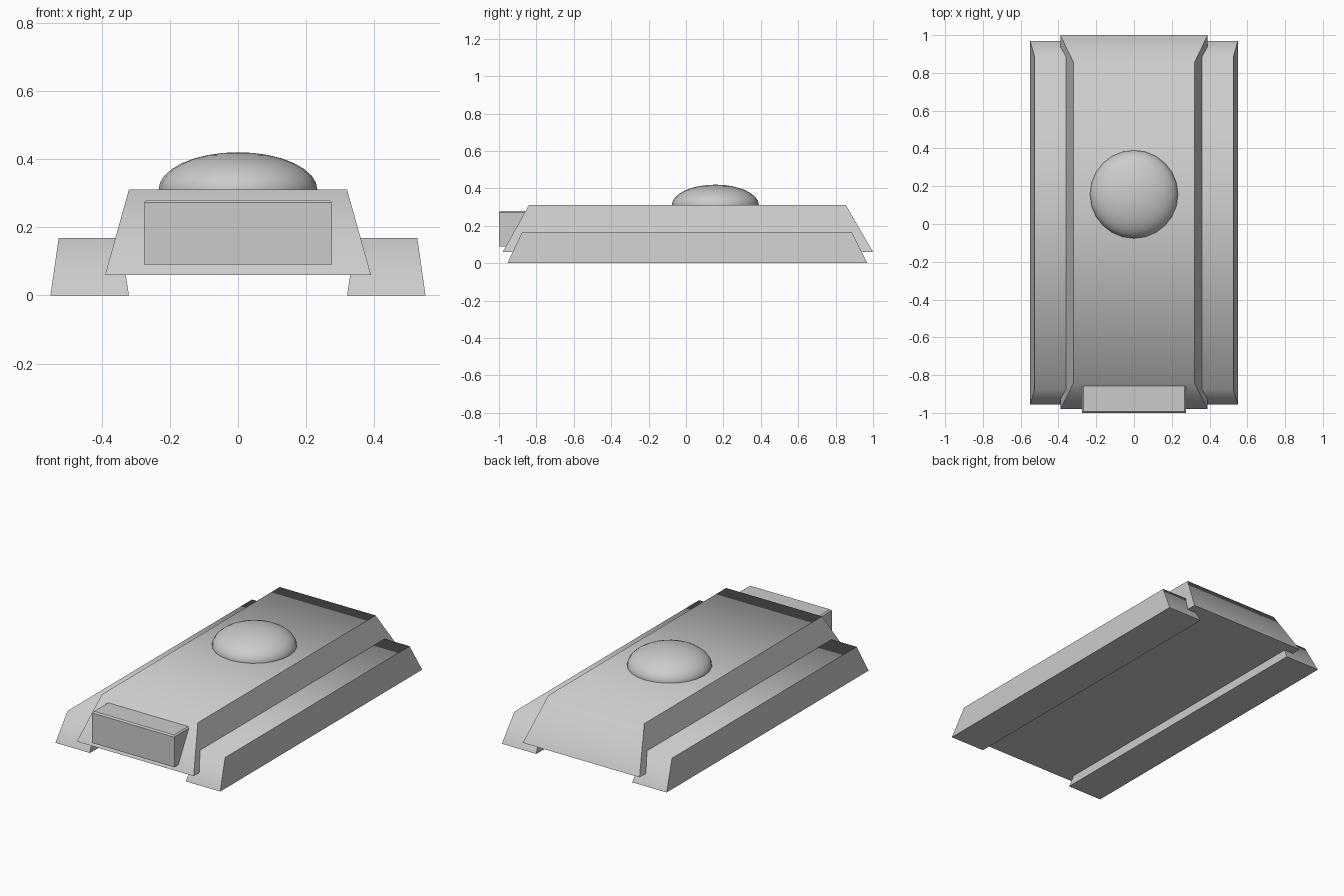
import bpy
import bmesh
import math

if "Cube" in bpy.data.objects:
    bpy.data.objects.remove(bpy.data.objects["Cube"])

grey = bpy.data.materials.new("plain_grey")
grey.use_nodes = True
colour = (0.6, 0.6, 0.6, 1)
grey.diffuse_color = colour
grey.node_tree.nodes["Principled BSDF"].inputs["Base Color"].default_value = colour


def finish(obj, name, angle):
    obj.name = name
    obj.data.materials.append(grey)
    bpy.ops.object.select_all(action="DESELECT")
    obj.select_set(True)
    bpy.context.view_layer.objects.active = obj
    bpy.ops.object.shade_smooth_by_angle(angle=math.radians(angle))
    return obj


def tapered_block(name, bottom, top, angle=68):
    """Solid between two rectangles, each given as (x0, x1, y0, y1, z)."""
    bm = bmesh.new()
    rings = [[bm.verts.new((x, y, z)) for x, y in ((x0, y0), (x1, y0), (x1, y1), (x0, y1))]
             for x0, x1, y0, y1, z in (bottom, top)]
    bm.faces.new(rings[0])
    bm.faces.new(rings[1])
    for i in range(4):
        j = (i + 1) % 4
        bm.faces.new((rings[0][i], rings[0][j], rings[1][j], rings[1][i]))
    bmesh.ops.recalc_face_normals(bm, faces=bm.faces)
    mesh = bpy.data.meshes.new(name)
    bm.to_mesh(mesh)
    bm.free()
    obj = bpy.data.objects.new(name, mesh)
    bpy.context.collection.objects.link(obj)
    return finish(obj, name, angle)


# Main body with sloping ends and sides
tapered_block("hull", (-0.39, 0.39, -0.98, 1.0, 0.06), (-0.32, 0.32, -0.84, 0.855, 0.31))

# Side skirts, mirrored left and right
for side, name in ((1, "left_skirt"), (-1, "right_skirt")):
    tapered_block(name,
                  (side * 0.32, side * 0.55, -0.955, 0.97, 0),
                  (side * 0.345, side * 0.526, -0.875, 0.885, 0.168))

# Box on the sloping front, with its upper edges slightly chamfered
box = tapered_block("front_box", (-0.275, 0.275, -1, -0.8, 0.09), (-0.275, 0.275, -1, -0.8, 0.28), 50)
bm = bmesh.new()
bm.from_mesh(box.data)
upper = [e for e in bm.edges if all(v.co.z > 0.2 for v in e.verts)]
bmesh.ops.bevel(bm, geom=upper, offset=0.008, segments=1, affect="EDGES")
bm.to_mesh(box.data)
bm.free()
finish(box, "front_box", 50)
box.data.materials.pop(index=1)

# Low rounded dome on the deck
bpy.ops.mesh.primitive_uv_sphere_add(segments=24, ring_count=16, radius=1, location=(0, 0.157, 0.31))
dome = bpy.context.object
dome.scale = (0.233, 0.233, 0.11)
finish(dome, "roof_dome", 60)
